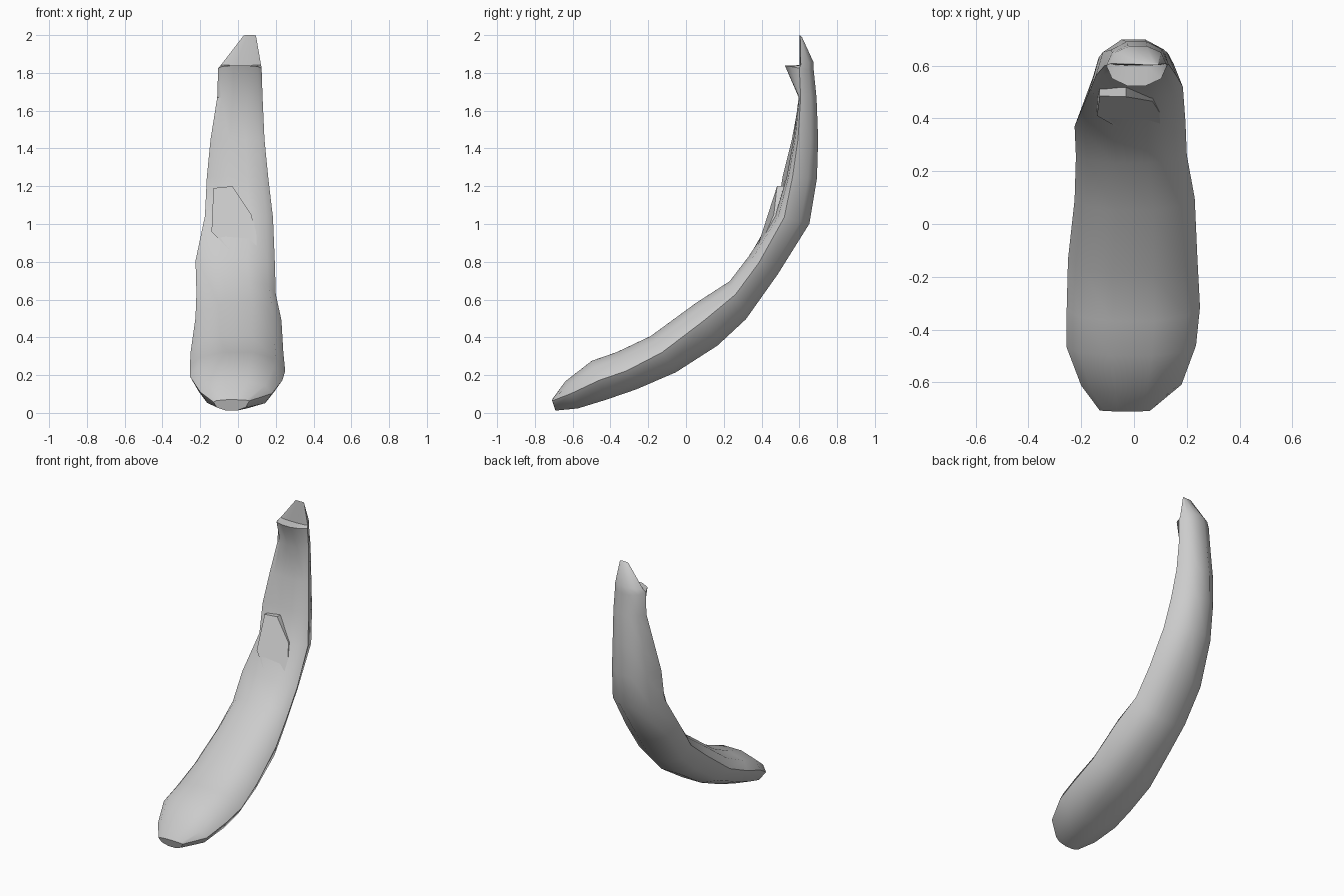
import bpy, bmesh, math
from mathutils import Vector

if "Cube" in bpy.data.objects:
    bpy.data.objects.remove(bpy.data.objects["Cube"])

grey = bpy.data.materials.new("plain_grey")
grey.use_nodes = True
colour = (0.6, 0.6, 0.6, 1)
grey.diffuse_color = colour
grey.node_tree.nodes["Principled BSDF"].inputs["Base Color"].default_value = colour


def finish(name, bm, angle):
    bmesh.ops.recalc_face_normals(bm, faces=bm.faces)
    mesh = bpy.data.meshes.new(name)
    bm.to_mesh(mesh)
    bm.free()
    mesh.materials.append(grey)
    obj = bpy.data.objects.new(name, mesh)
    bpy.context.collection.objects.link(obj)
    bpy.ops.object.select_all(action='DESELECT')
    obj.select_set(True)
    bpy.context.view_layer.objects.active = obj
    bpy.ops.object.shade_smooth_by_angle(angle=math.radians(angle))
    return obj


# Stations: inner y, z; outer y, z; left and right x; depth of both rims and the inner middle
stations = [
    (-.71, .07, -.69, .01, -.13, .06, .2, 0, .1),
    (-.64, .17, -.57, .02, -.20, .18, .4, 0, .45),
    (-.50, .28, -.42, .065, -.255, .235, .4, 0, .5),
    (-.37, .325, -.26, .12, -.255, .25, .4, 0, .5),
    (-.19, .41, -.05, .21, -.25, .24, .4, 0, .45),
    (.05, .585, .17, .35, -.225, .23, .35, 0, .4),
    (.23, .70, .32, .49, -.22, .20, .3, 0, .35),
    (.33, .83, .49, .73, -.225, .195, .25, 0, .35),
    (.46, 1.05, .66, 1.0, -.175, .185, .15, .06, .3),
    (.49, 1.25, .70, 1.24, -.165, .16, .1, .2, .35),
    (.545, 1.45, .705, 1.45, -.145, .14, .1, .15, .3),
    (.585, 1.67, .695, 1.67, -.11, .13, .15, .1, .2),
    (.52, 1.84, .68, 1.81, -.105, .125, .5, 0, .5),
    (.60, 1.84, .677, 1.86, -.09, .122, .1, 0, .1),
    (.602, 2.0, .614, 1.99, .03, .095, .2, 0, .2),
]


def section(iy, iz, oy, oz, left, right, rim_l, mid, rim_r):
    """Ring across the body: flat inner side, rounded outer side."""
    inner, outer = Vector((0, iy, iz)), Vector((0, oy, oz))
    ring = []
    for i in range(10):
        a = math.tau * i / 10
        u, v = math.cos(a), math.sin(a)
        rim = rim_l + (rim_r - rim_l) * (u + 1) / 2
        end = mid if i < 5 else 1
        depth = rim + (end - rim) * abs(v) ** 0.9
        p = inner.lerp(outer, depth)
        p.x = (left + right) / 2 + u * (right - left) / 2
        ring.append(p)
    return ring


# Curved body lofted through the stations
bm = bmesh.new()
rings = [[bm.verts.new(p) for p in section(*s)] for s in stations]
for a, b in zip(rings, rings[1:]):
    for i in range(10):
        j = (i + 1) % 10
        bm.faces.new((a[i], a[j], b[j], b[i]))
bm.faces.new(rings[0])
bm.faces.new(rings[-1])
finish("curved_body", bm, 45)

# Raised flap with a stepped upper edge on the inner side
bm = bmesh.new()
outline = [(-.13, .485, 1.19), (-.03, .482, 1.2), (.07, .465, 1.05),
           (.15, .34, .76), (0, .33, .82), (-.14, .41, .96)]
front = [bm.verts.new(p) for p in outline]
back = [bm.verts.new((x, y + .05, z)) for x, y, z in outline]
bm.faces.new(front)
bm.faces.new(back)
for i in range(len(front)):
    j = (i + 1) % len(front)
    bm.faces.new((front[i], front[j], back[j], back[i]))
finish("inner_flap", bm, 30)
